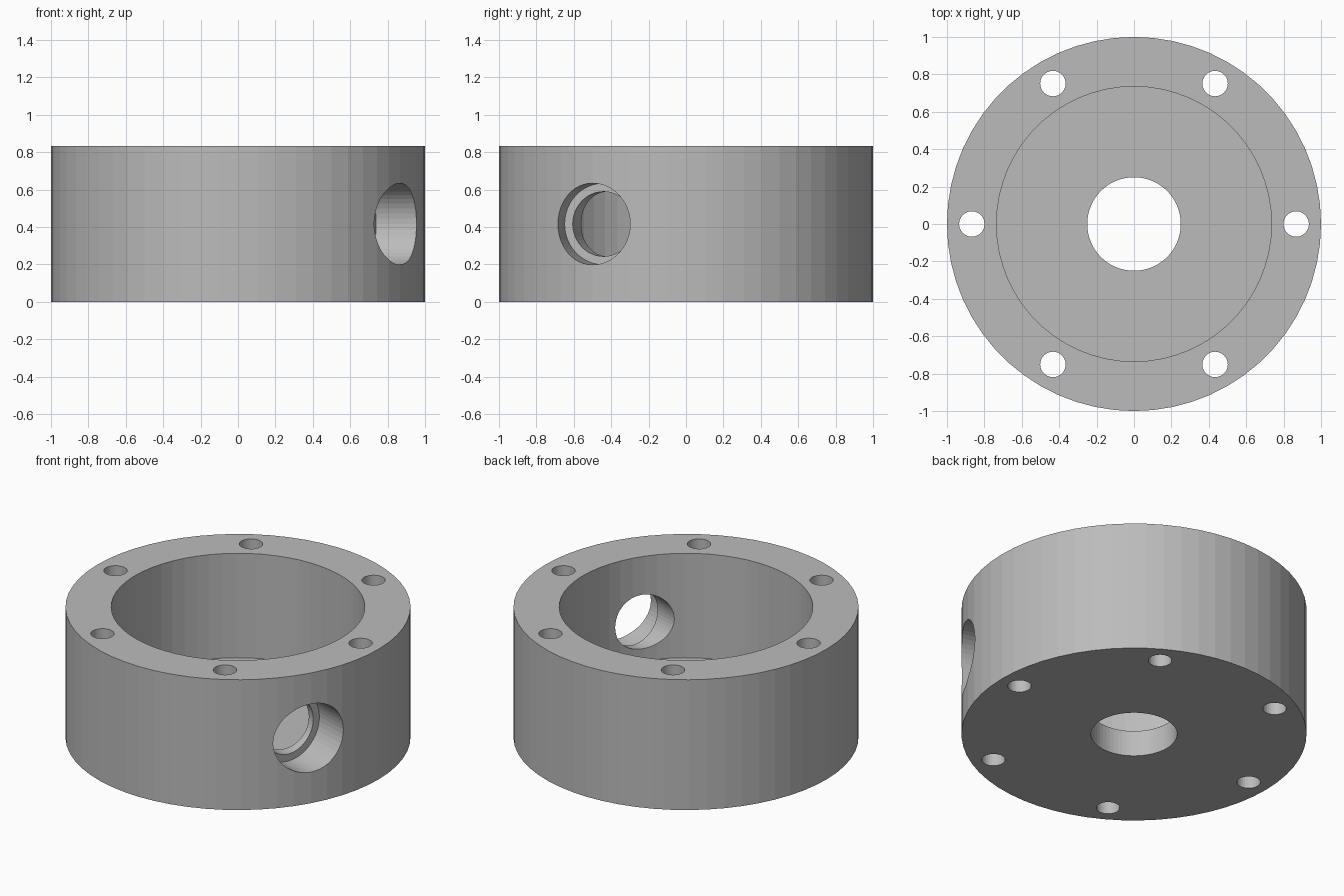
import bpy
import math
from mathutils import Matrix, Vector

cube = bpy.data.objects.get("Cube")
if cube:
    bpy.data.objects.remove(cube, do_unlink=True)

HEIGHT = 0.833
FLOOR = 0.165
SIDES = 60

grey = bpy.data.materials.new("plain_grey")
grey.use_nodes = True
colour = (0.5, 0.5, 0.5, 1)
grey.diffuse_color = colour
grey.node_tree.nodes["Principled BSDF"].inputs["Base Color"].default_value = colour


def cylinder(name, radius, start, end, sides=SIDES):
    """Cylinder running between two points."""
    start, end = Vector(start), Vector(end)
    axis = end - start
    bpy.ops.mesh.primitive_cylinder_add(vertices=sides, radius=radius, depth=axis.length)
    obj = bpy.context.object
    obj.name = name
    turn = axis.to_track_quat("Z", "Y").to_matrix().to_4x4()
    obj.data.transform(Matrix.Translation((start + end) / 2) @ turn)
    obj.data.materials.append(grey)
    return obj


def cut(body, cutter):
    """Subtract the cutter from the body and discard it."""
    cutter.hide_render = True
    mod = body.modifiers.new("cut", "BOOLEAN")
    mod.operation = "DIFFERENCE"
    mod.solver = "EXACT"
    mod.object = cutter
    bpy.context.view_layer.objects.active = body
    bpy.ops.object.modifier_apply(modifier=mod.name)
    bpy.data.objects.remove(cutter, do_unlink=True)


# Round housing with a deep pocket and a central bore in its floor
housing = cylinder("round_housing", 1, (0, 0, 0), (0, 0, HEIGHT))
cut(housing, cylinder("pocket", 0.735, (0, 0, FLOOR), (0, 0, HEIGHT + 0.2)))
cut(housing, cylinder("centre_bore", 0.25, (0, 0, -0.2), (0, 0, FLOOR + 0.2)))

# Ring of six through holes in the wall
for i in range(6):
    a = math.radians(60 * i)
    x, y = 0.867 * math.cos(a), 0.867 * math.sin(a)
    cut(housing, cylinder("bolt_hole", 0.068, (x, y, -0.2), (x, y, HEIGHT + 0.2), 32))

# Off-centre stepped port through the side wall
angle = math.radians(-17)
along = Vector((math.cos(angle), math.sin(angle), 0))
across = Vector((-along.y, along.x, 0))
origin = across * -0.224 + Vector((0, 0, HEIGHT / 2))
for name, radius, depth in (("port_bore", 0.173, 0.3), ("port_counterbore", 0.218, 0.774)):
    cut(housing, cylinder(name, radius, origin + along * depth, origin + along * 1.3, 48))
